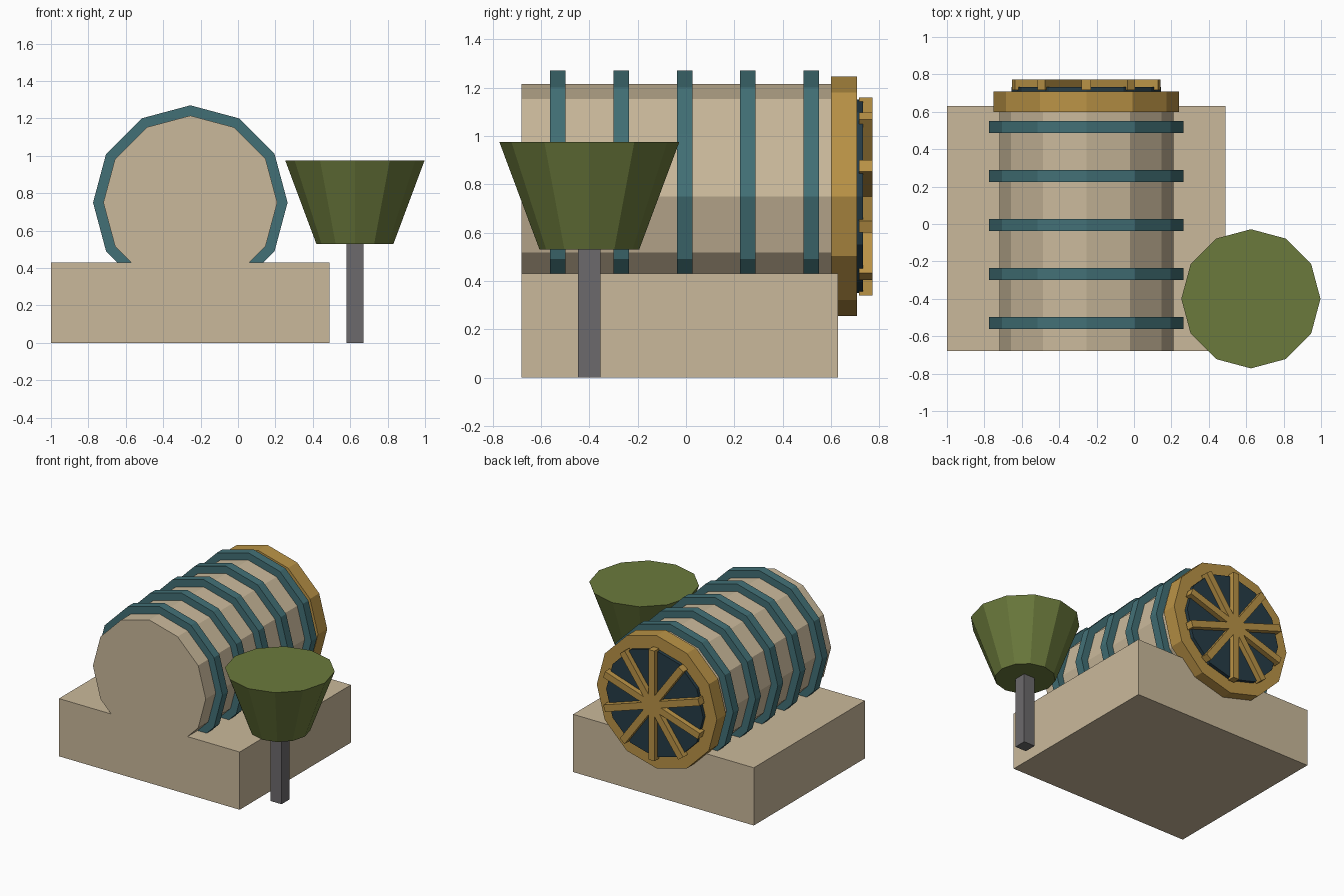
import bpy, bmesh, math
from mathutils import Matrix

if "Cube" in bpy.data.objects:
    bpy.data.objects.remove(bpy.data.objects["Cube"])


def material(name, rgb):
    lin = [(c / 255 / 12.92) if c < 10 else ((c / 255 + 0.055) / 1.055) ** 2.4 for c in rgb]
    m = bpy.data.materials.new(name)
    m.diffuse_color = (*lin, 1)
    m.use_nodes = True
    m.node_tree.nodes["Principled BSDF"].inputs["Base Color"].default_value = m.diffuse_color
    return m


TAN = material("sand", (202, 185, 155))
TEAL = material("teal", (66, 112, 118))
GOLD = material("brass", (186, 147, 70))
DARK = material("dark_blue", (38, 60, 70))
GREEN = material("leaf_green", (107, 122, 60))
GREY = material("grey", (108, 106, 108))


def finish(name, bm, mat):
    bmesh.ops.recalc_face_normals(bm, faces=bm.faces)
    me = bpy.data.meshes.new(name)
    bm.to_mesh(me)
    bm.free()
    me.materials.append(mat)
    ob = bpy.data.objects.new(name, me)
    bpy.context.collection.objects.link(ob)
    return ob


def box(name, lo, hi, mat):
    bm = bmesh.new()
    size = [b - a for a, b in zip(lo, hi)]
    mid = [(a + b) / 2 for a, b in zip(lo, hi)]
    bmesh.ops.create_cube(bm, size=1, matrix=Matrix.Translation(mid) @ Matrix.Diagonal((*size, 1)))
    return finish(name, bm, mat)


CX, CZ = -0.255, 0.75   # axis of the barrel


def drum(name, radius, y0, y1, mat):
    """Twelve-sided disc lying along y on the barrel axis."""
    bm = bmesh.new()
    bmesh.ops.create_cone(bm, cap_ends=True, segments=12, radius1=radius, radius2=radius, depth=y1 - y0,
                          matrix=Matrix.Translation((CX, (y0 + y1) / 2, CZ)) @ Matrix.Rotation(math.pi / 2, 4, 'X'))
    return finish(name, bm, mat)


# Base block and barrel
box("base", (-1, -0.68, 0), (0.49, 0.63, 0.43), TAN)
drum("barrel", 0.465, -0.68, 0.62, TAN)

# Hoops around the barrel
for i in range(5):
    y = -0.53 + i * 0.262
    drum(f"hoop_{i + 1}", 0.52, y - 0.032, y + 0.032, TEAL)

# Rear rim, dark plate and spokes
drum("rear_rim", 0.495, 0.60, 0.708, GOLD)
drum("rear_plate", 0.40, 0.69, 0.733, DARK)
for i in range(10):
    bm = bmesh.new()
    bmesh.ops.create_cube(bm, size=1, matrix=(
        Matrix.Translation((CX, 0.744, CZ)) @ Matrix.Rotation(math.radians(36 * i), 4, 'Y')
        @ Matrix.Translation((0, 0, 0.205)) @ Matrix.Diagonal((0.05, 0.055, 0.41, 1))))
    finish(f"spoke_{i + 1}", bm, GOLD)

# Tree: square trunk and flared crown
box("trunk", (0.579, -0.446, 0), (0.671, -0.354, 0.55), GREY)
bm = bmesh.new()
bmesh.ops.create_cone(bm, cap_ends=True, segments=12, radius1=0.206, radius2=0.372, depth=0.445,
                      matrix=Matrix.Translation((0.625, -0.4, 0.7515)))
finish("crown", bm, GREEN)
